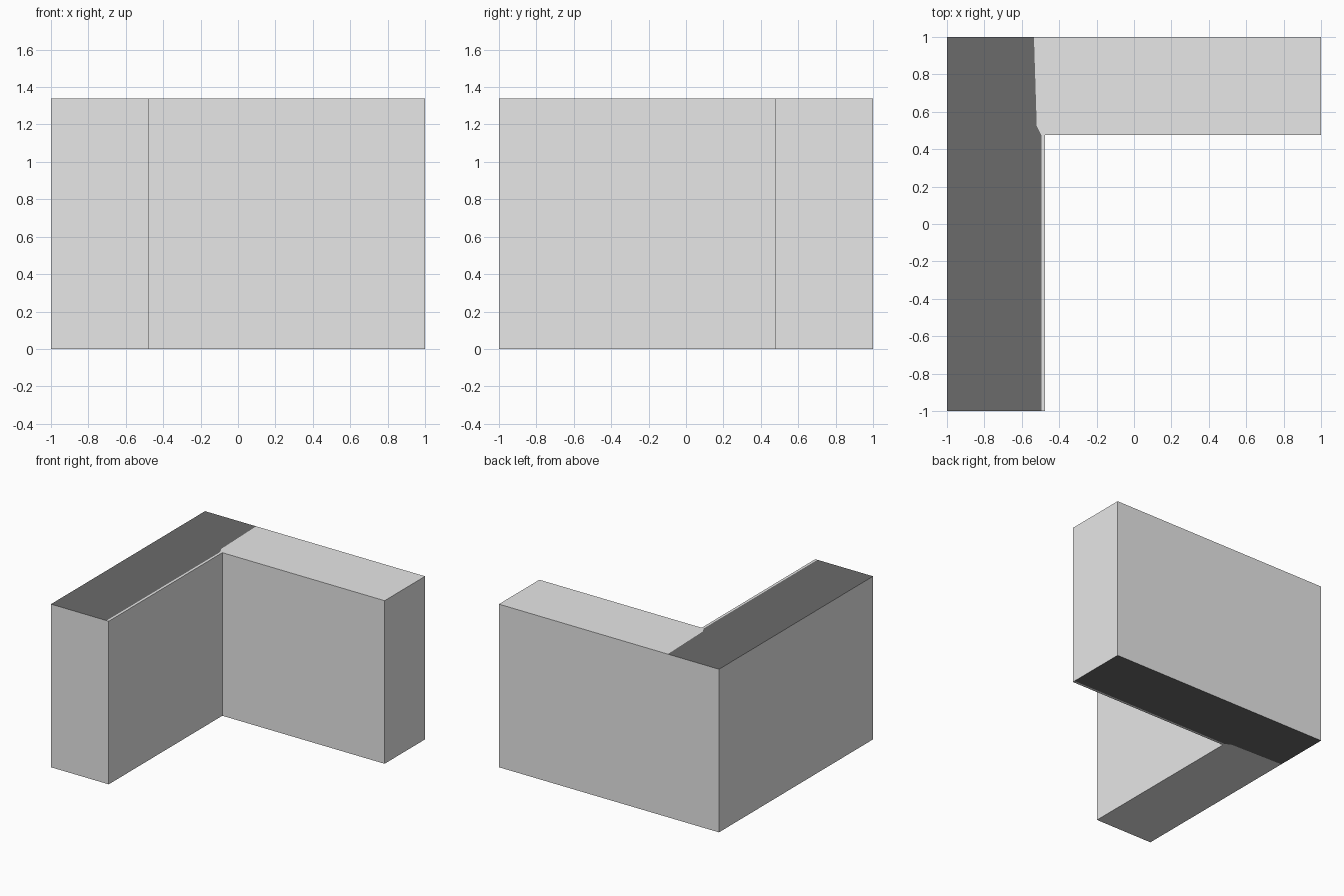
import bpy, bmesh

if "Cube" in bpy.data.objects:
    bpy.data.objects.remove(bpy.data.objects["Cube"])

H = 1.34      # wall height
W = -0.475    # inner face of the left arm (mirrored for the back arm)


def material(name, v):
    m = bpy.data.materials.new(name)
    m.diffuse_color = (v, v, v, 1)
    m.use_nodes = True
    m.node_tree.nodes["Principled BSDF"].inputs["Base Color"].default_value = m.diffuse_color
    return m


# Boundary between dark and light areas on the cap
seam = [(-0.495, -1), (-0.495, 0.475), (-0.52, 0.525), (-0.535, 1)]
dark = [(-1, -1)] + seam + [(-1, 1)]
light = [seam[0], (W, -1), (W, -W), (1, -W), (1, 1)] + seam[:0:-1]
outline = [(-1, -1), (W, -1), (W, -W), (1, -W), (1, 1), (-1, 1)]

bm = bmesh.new()


def face(points, index):
    f = bm.faces.new([bm.verts.new(p) for p in points])
    f.material_index = index


# Top cap, and bottom cap as its diagonal mirror image
for poly, index in ((light, 0), (dark, 1)):
    face([(x, y, H) for x, y in poly], index)
    face([(-y, -x, 0) for x, y in poly], index)

# Upright sides of the L
for (ax, ay), (bx, by) in zip(outline, outline[1:] + outline[:1]):
    face([(ax, ay, 0), (bx, by, 0), (bx, by, H), (ax, ay, H)], 0)

bmesh.ops.remove_doubles(bm, verts=bm.verts, dist=1e-4)
mesh = bpy.data.meshes.new("corner_wall")
bm.to_mesh(mesh)
bm.free()
mesh.materials.append(material("light grey", 0.8))
mesh.materials.append(material("dark grey", 0.147))
wall = bpy.data.objects.new("corner_wall", mesh)
bpy.context.collection.objects.link(wall)
